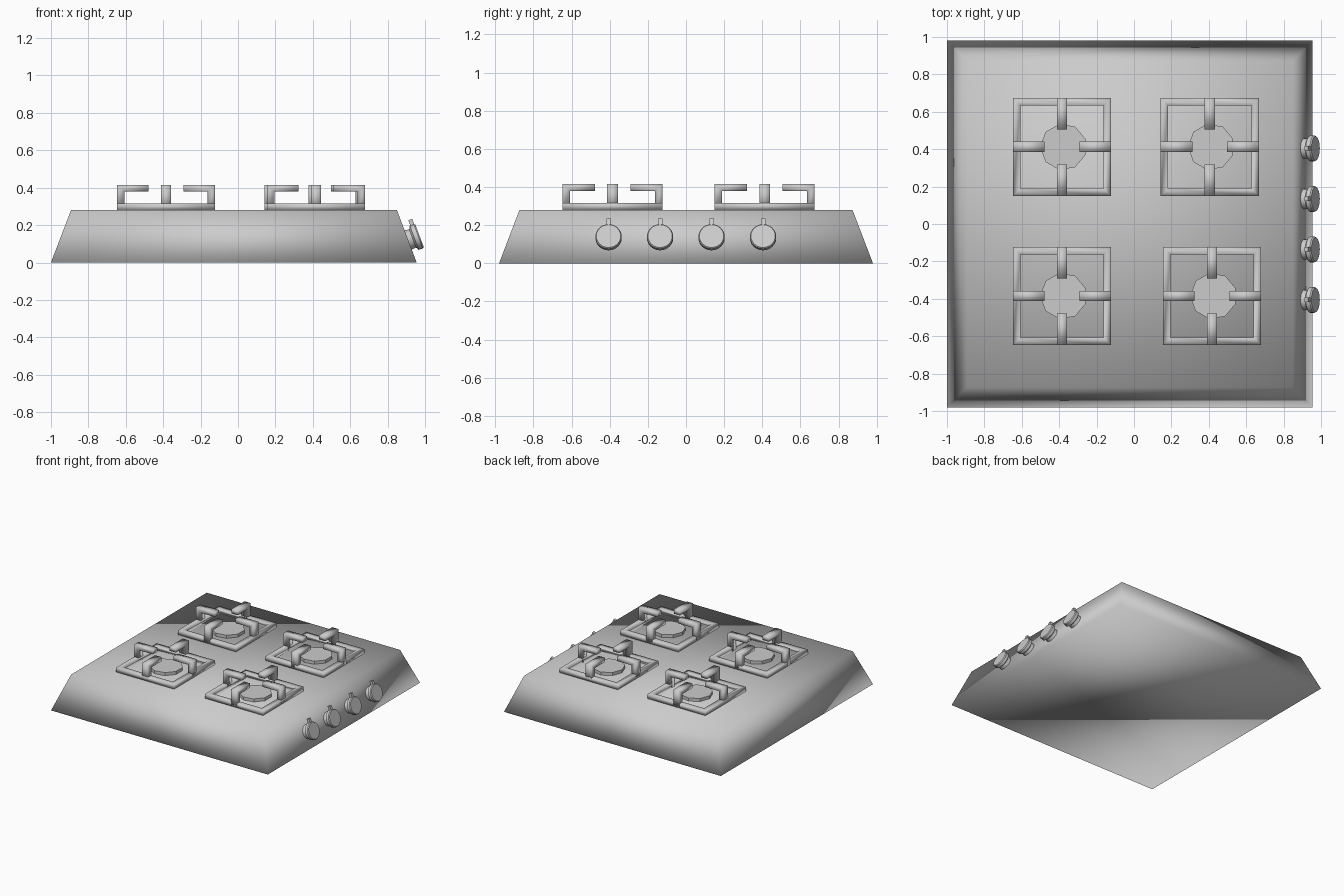
import bpy, math
from mathutils import Matrix, Vector

if "Cube" in bpy.data.objects:
    bpy.data.objects.remove(bpy.data.objects["Cube"])

TOP = 0.28


def make(name, verts, faces, smooth=True, matrix=None):
    me = bpy.data.meshes.new(name)
    me.from_pydata(verts, [], faces)
    if matrix is not None:
        me.transform(matrix)
    me.update()
    for p in me.polygons:
        p.use_smooth = smooth
    ob = bpy.data.objects.new(name, me)
    bpy.context.collection.objects.link(ob)
    return ob


def rings(loops, closed=False):
    """Bridge equal-length loops; cap both ends unless the chain is closed."""
    n, m = len(loops[0]), len(loops)
    verts = [v for loop in loops for v in loop]
    faces = []
    for i in range(m if closed else m - 1):
        a, b = i * n, (i + 1) % m * n
        faces += [(a + j, a + (j + 1) % n, b + (j + 1) % n, b + j) for j in range(n)]
    if not closed:
        faces += [tuple(reversed(range(n))), tuple(range((m - 1) * n, m * n))]
    return verts, faces


def rect(x0, x1, y0, y1, z):
    return [(x0, y0, z), (x1, y0, z), (x1, y1, z), (x0, y1, z)]


def lathe(profile, sides, start=0.0):
    return rings([[(r * math.cos(start + math.tau * i / sides),
                    r * math.sin(start + math.tau * i / sides), z)
                   for i in range(sides)] for r, z in profile])


# Sloped hob body
make("hob_body", *rings([rect(-1, 0.955, -0.98, 0.98, 0),
                         rect(-0.893, 0.85, -0.873, 0.873, TOP)]))

# Four burners: square base frame, four bent pan supports, cap
H, B = 0.262, 0.04
for k, (x, y) in enumerate([(-0.385, -0.385), (-0.385, 0.412),
                            (0.405, 0.412), (0.417, -0.385)]):
    at = Matrix.Translation((x, y, TOP))
    section = [(H, 0), (H, 0.035), (H - B, 0.035), (H - B, 0)]
    loops = [[(sx * r, sy * r, z) for r, z in section]
             for sx, sy in ((-1, -1), (-1, 1), (1, 1), (1, -1))]
    make(f"grate_frame_{k}", *rings(loops, closed=True), matrix=at)

    # bent support: cross-sections along an L-shaped path
    w = 0.028
    path = [((H, 0), (H - B, 0)), ((H, 0.135), (H - B, 0.1)), ((0.093, 0.135), (0.093, 0.1))]
    arm = rings([[(a[0], -w, a[1]), (a[0], w, a[1]), (b[0], w, b[1]), (b[0], -w, b[1])]
                 for a, b in path])
    for q in range(4):
        make(f"pan_support_{k}_{q}", *arm,
             matrix=at @ Matrix.Rotation(q * math.pi / 2, 4, 'Z'))

    cap = make(f"burner_cap_{k}", *lathe([(0.125, 0), (0.125, 0.025)], 9, math.pi), smooth=False,
               matrix=at @ Matrix.Translation((0.008, 0, 0)))

# Four control knobs on the sloped right side, each with a pointer tab
normal = Vector((0.936, 0, 0.351))
up = Vector((-0.351, 0, 0.936))
side = up.cross(normal)
basis = Matrix((side, up, normal)).transposed().to_4x4()
for k in range(4):
    at = Matrix.Translation((0.91, -0.406 + 0.27 * k, 0.12)) @ basis
    knob = make(f"control_knob_{k}",
                *lathe([(0.056, -0.01), (0.052, 0.025), (0.069, 0.035),
                        (0.069, 0.058), (0.064, 0.065)], 24), matrix=at)
    knob.data.set_sharp_from_angle(angle=math.radians(35))
    make(f"knob_pointer_{k}", *rings([rect(-0.012, 0.012, 0.04, 0.099, z)
                                      for z in (0.038, 0.06)]), smooth=False, matrix=at)
